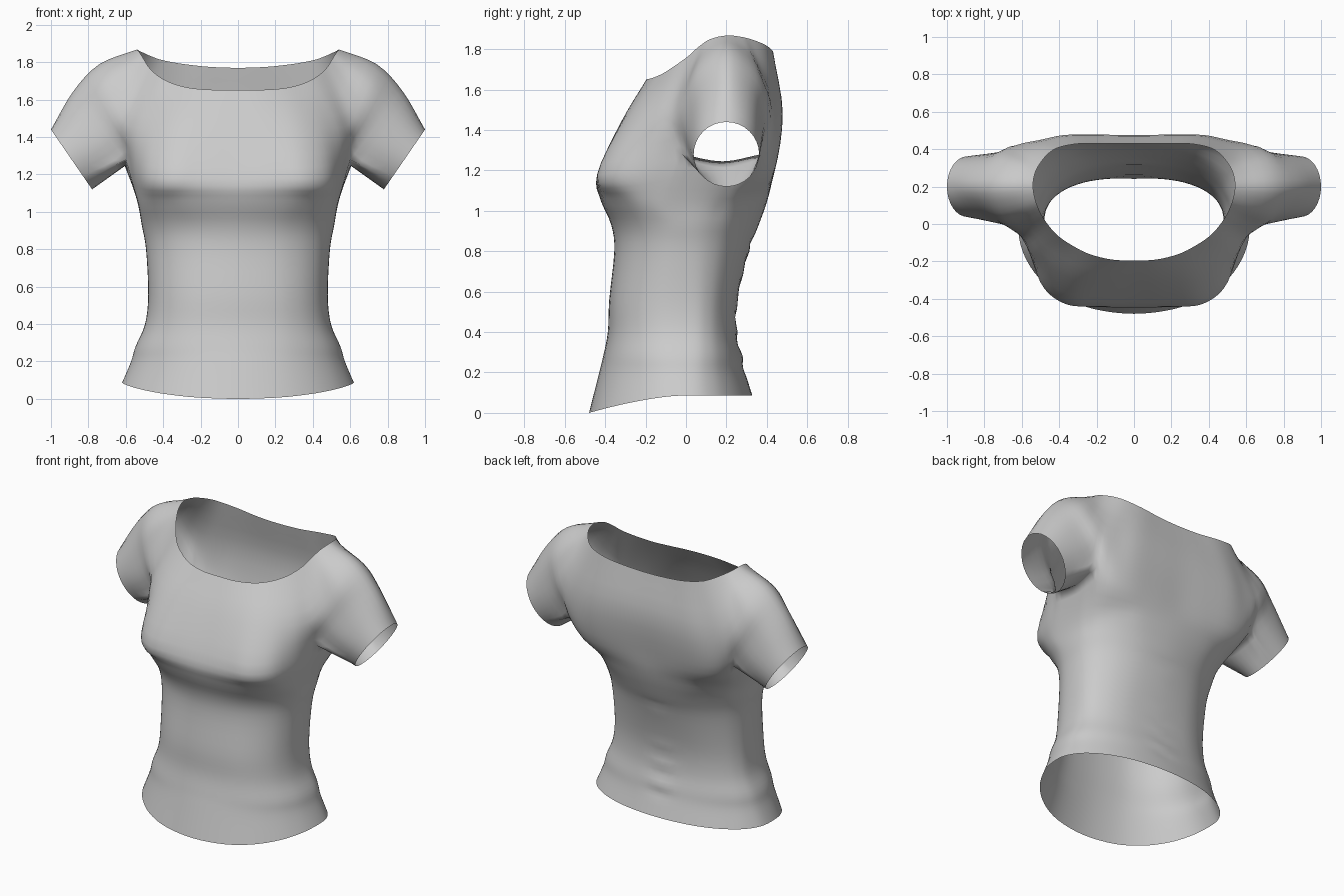
import bpy, bmesh, math
from mathutils import Vector as V

if "Cube" in bpy.data.objects:
    bpy.data.objects.remove(bpy.data.objects["Cube"])

SUB = 4  # spline steps between key points


def spline(pts, pre=None, post=None):
    """Smooth curve through the key points, sampled SUB times per span."""
    p = [V(q) for q in pts]
    p = [V(pre) if pre else 2 * p[0] - p[1]] + p + [V(post) if post else 2 * p[-1] - p[-2]]
    out = []
    for i in range(1, len(p) - 2):
        a, b, c, d = p[i - 1:i + 3]
        for k in range(SUB):
            t = k / SUB
            out.append(0.5 * (2 * b + (c - a) * t + (2 * a - 5 * b + 4 * c - d) * t * t
                              + (3 * b - a - 3 * c + d) * t ** 3))
    return out + [p[-2].copy()]


def flip(q):
    return V((-q[0], q[1], q[2]))


def half_row(pts):
    """Half ring whose two ends lie on the mirror plane."""
    return spline(pts, flip(pts[1]), flip(pts[-2]))


# Key rows of the yoke: front centre -> front armpit -> shoulder -> back armpit -> back centre
neck = [(0, -.195, 1.652), (.12, -.19, 1.652), (.24, -.16, 1.66), (.33, -.115, 1.68),
        (.41, -.06, 1.715), (.47, .01, 1.765), (.50, .06, 1.81), (.525, .12, 1.85),
        (.54, .2, 1.868), (.53, .27, 1.862), (.505, .32, 1.85), (.46, .375, 1.83),
        (.4, .41, 1.81), (.29, .43, 1.79), (.15, .43, 1.775), (0, .43, 1.77)]
chest = [(0, -.315, 1.45), (.16, -.315, 1.45), (.31, -.30, 1.45), (.43, -.245, 1.45),
         (.53, -.16, 1.45), (.595, -.075, 1.47), (.65, -.015, 1.57), (.71, .06, 1.71),
         (.74, .2, 1.79), (.71, .34, 1.71), (.66, .405, 1.58), (.60, .43, 1.49),
         (.5, .45, 1.48), (.37, .476, 1.48), (.19, .478, 1.49), (0, .475, 1.49)]
split = [(0, -.438, 1.18), (.21, -.44, 1.18), (.36, -.43, 1.18), (.48, -.345, 1.19),
         (.55, -.18, 1.22), (.60, -.02, 1.28), (.71, 0, 1.42), (.815, .07, 1.575),
         (.88, .2, 1.645), (.82, .335, 1.58), (.72, .385, 1.42), (.61, .37, 1.28),
         (.51, .41, 1.22), (.38, .435, 1.2), (.2, .44, 1.2), (0, .435, 1.2)]
NECK, CHEST, SPLIT = half_row(neck), half_row(chest), half_row(split)
A, B = 5 * SUB, 11 * SUB                      # armpit columns
under = spline([split[5], (.605, .18, 1.245), split[11]])

# Body rings below the armpits: z front, z side, half width, y front, y back, roundness
rings = [(1.06, 1.06, .54, -.425, .405, 2.7), (.93, .93, .515, -.37, .36, 2.25),
         (.8, .8, .492, -.355, .31, 2.25), (.56, .56, .48, -.38, .255, 2.4),
         (.4, .4, .497, -.387, .25, 2.4), (.28, .28, .548, -.41, .275, 2.25),
         (.19, .2, .572, -.432, .293, 2.15), (0, .087, .62, -.48, .328, 2.1)]
angles = [0, 20, 38, 55, 70, 83, 97, 111, 125, 142, 160, 180]


def body_ring(zf, zs, w, yf, yb, n):
    pts = []
    for a in angles:
        s, c = math.sin(math.radians(a)), math.cos(math.radians(a))
        x = w * max(s, 0) ** (2 / n) if 0 < a < 180 else 0
        y = (yf if c > 0 else yb) * abs(c) ** (2 / n)
        pts.append((x, y, zs + (zf - zs) * max(c, 0) ** 1.5))
    return half_row(pts)


BODY = [body_ring(*r) for r in rings]
body_top = SPLIT[:A] + under + SPLIT[B + 1:]

# Sleeve opening, an oblique ellipse
arm_count = B - A
sleeve_top = SPLIT[A:B] + under[::-1]
SLEEVE = []
for i in range(len(sleeve_top)):
    f = math.radians(-135 + 360 * i / (len(sleeve_top) - 1))
    SLEEVE.append(V((.89, .2, 1.28)) + V((.11, 0, .16)) * math.cos(f) + V((0, .162, 0)) * math.sin(f))


def body_col(j):
    """Body column below yoke column j."""
    return j if j <= A else j - (B - A) + 2 * SUB


# Columns of the three patches, tangent to each other where they meet
yoke_cols, body_cols, sleeve_cols = [], [], []
for j in range(len(NECK)):
    if A < j < B:
        nxt = SLEEVE[j - A]
    else:
        nxt = BODY[0][body_col(j)]
        if j in (A, B):
            nxt = (nxt + SLEEVE[j - A]) / 2
    yoke_cols.append(spline([NECK[j], CHEST[j], SPLIT[j]], None, nxt))
for j, top in enumerate(body_top):
    pre = None
    if j < A:
        pre = CHEST[j]
    elif j > A + 2 * SUB:
        pre = CHEST[j + (B - A) - 2 * SUB]
    body_cols.append(spline([top] + [r[j] for r in BODY], pre))
for j, top in enumerate(sleeve_top):
    pre = CHEST[A + j] if 0 < j < arm_count else None
    sleeve_cols.append(spline([top, SLEEVE[j]], pre))

# Small cloth ripples down the lower back
for col in body_cols:
    for v in col:
        if v.y > .15 and .2 < v.z < .85:
            v.y += .006 * math.exp(-(v.x / .07) ** 2) * math.sin(v.z * 50)

# Join the patches into one open shell
bm = bmesh.new()
for cols in (yoke_cols, body_cols, sleeve_cols):
    grid = [[bm.verts.new(p) for p in c] for c in cols]
    for c0, c1 in zip(grid, grid[1:]):
        for k in range(len(c0) - 1):
            bm.faces.new((c0[k], c0[k + 1], c1[k + 1], c1[k]))
bmesh.ops.remove_doubles(bm, verts=bm.verts[:], dist=.0008)
bmesh.ops.recalc_face_normals(bm, faces=bm.faces[:])
bm.faces.ensure_lookup_table()
front = min(bm.faces, key=lambda f: f.calc_center_median().y)
if front.normal.y > 0:
    bmesh.ops.reverse_faces(bm, faces=bm.faces[:])
for f in bm.faces:
    f.smooth = True
mesh = bpy.data.meshes.new("shirt")
bm.to_mesh(mesh)
bm.free()
shirt = bpy.data.objects.new("shirt", mesh)
bpy.context.collection.objects.link(shirt)
mirror = shirt.modifiers.new("mirror", 'MIRROR')
mirror.use_clip = True
mirror.merge_threshold = .001
